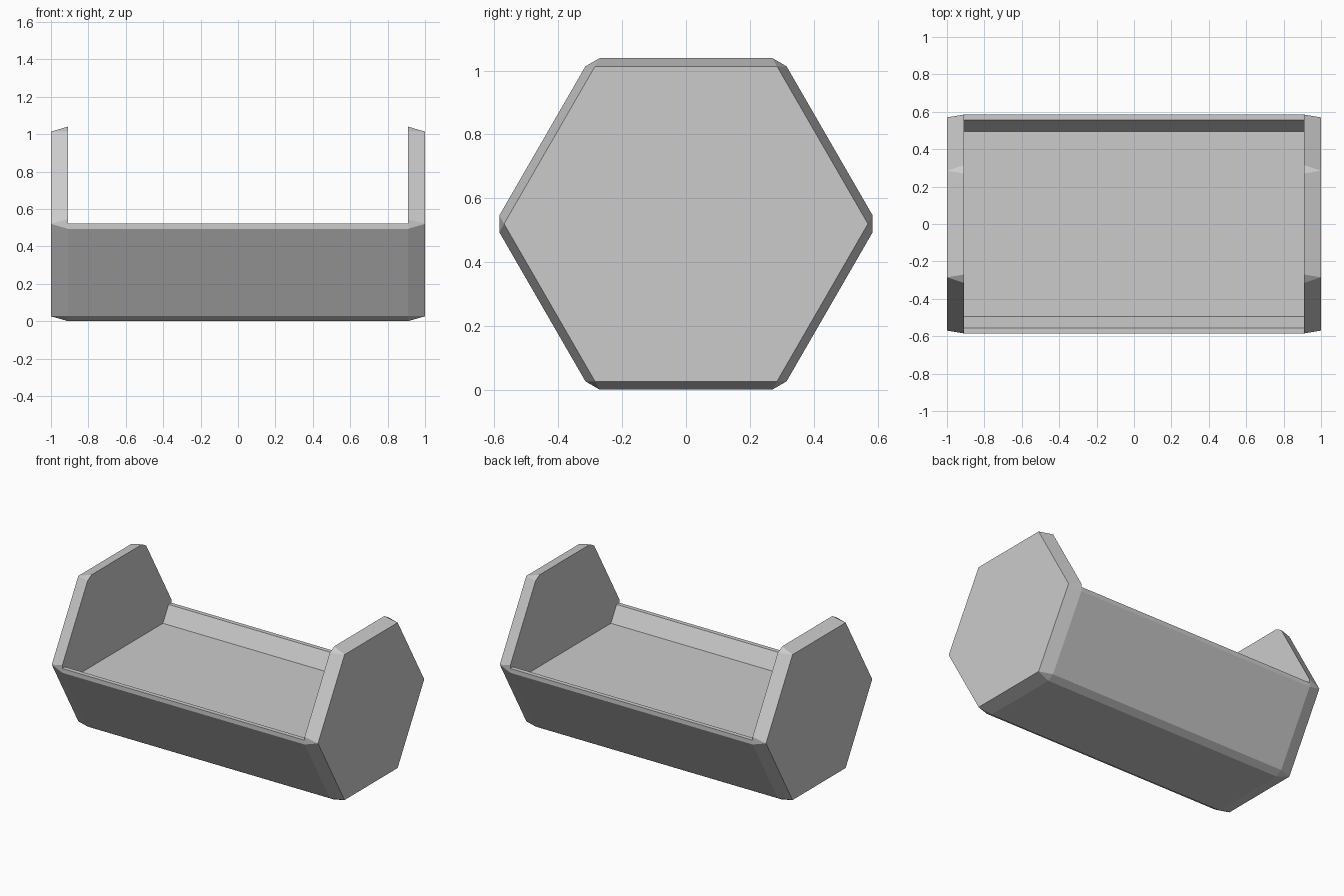
import bpy, bmesh
from math import cos, sin, pi
from mathutils import Vector

cube = bpy.data.objects.get("Cube")
if cube:
    bpy.data.objects.remove(cube, do_unlink=True)

CENTRE_Z = 0.52   # height of the hexagon axis
INNER_X = 0.91    # where the trough meets the end plates
RIM_Z = 0.523     # top of the trough walls

grey = bpy.data.materials.new("light grey")
grey.use_nodes = True
grey.diffuse_color = (0.6, 0.6, 0.6, 1)
grey.node_tree.nodes["Principled BSDF"].inputs["Base Color"].default_value = (0.6, 0.6, 0.6, 1)


def hexagon(radius):
    """Corners as (y, z), starting at the +y corner."""
    return [Vector((radius * cos(i * pi / 3), CENTRE_Z + radius * sin(i * pi / 3))) for i in range(6)]


def clipped_hexagon(radius, cut):
    """Hexagon with each corner cut off: two points per corner."""
    pts = hexagon(radius)
    out = []
    for i, p in enumerate(pts):
        for q in (pts[i - 1], pts[(i + 1) % 6]):
            out.append(p + (q - p).normalized() * cut)
    return out


def finish(name, bm):
    bmesh.ops.recalc_face_normals(bm, faces=bm.faces)
    mesh = bpy.data.meshes.new(name)
    bm.to_mesh(mesh)
    bm.free()
    mesh.materials.append(grey)
    obj = bpy.data.objects.new(name, mesh)
    bpy.context.collection.objects.link(obj)


def end_plate(name, side):
    """Clipped hexagon inside, tapering to a smaller sharp hexagon outside."""
    bm = bmesh.new()
    inner = [bm.verts.new((side * INNER_X, *p)) for p in clipped_hexagon(0.6, 0.03)]
    outer = [bm.verts.new((side, *p)) for p in hexagon(0.57)]
    bm.faces.new(inner)
    bm.faces.new(outer)
    for i in range(6):
        j = (i + 1) % 6
        bm.faces.new((inner[2 * i], inner[2 * i + 1], outer[i]))
        bm.faces.new((inner[2 * i + 1], inner[2 * j], outer[j], outer[i]))
    finish(name, bm)


def trough(name):
    """Lower half of the clipped hexagon with a shallow sloped recess on top."""
    lower = [p for p in clipped_hexagon(0.6, 0.03) if p.y < CENTRE_Z]
    lower.sort(key=lambda p: p.x)
    recess = [(0.555, RIM_Z), (0.494, 0.418), (-0.494, 0.418), (-0.555, RIM_Z)]
    section = [(-0.585, RIM_Z)] + [tuple(p) for p in lower] + [(0.585, RIM_Z)] + recess
    bm = bmesh.new()
    left, right = ([bm.verts.new((x, *p)) for p in section] for x in (INNER_X, -INNER_X))
    for i in range(len(section)):
        bm.faces.new((left[i - 1], left[i], right[i], right[i - 1]))
    finish(name, bm)


end_plate("left_end_plate", 1)
end_plate("right_end_plate", -1)
trough("trough_body")
